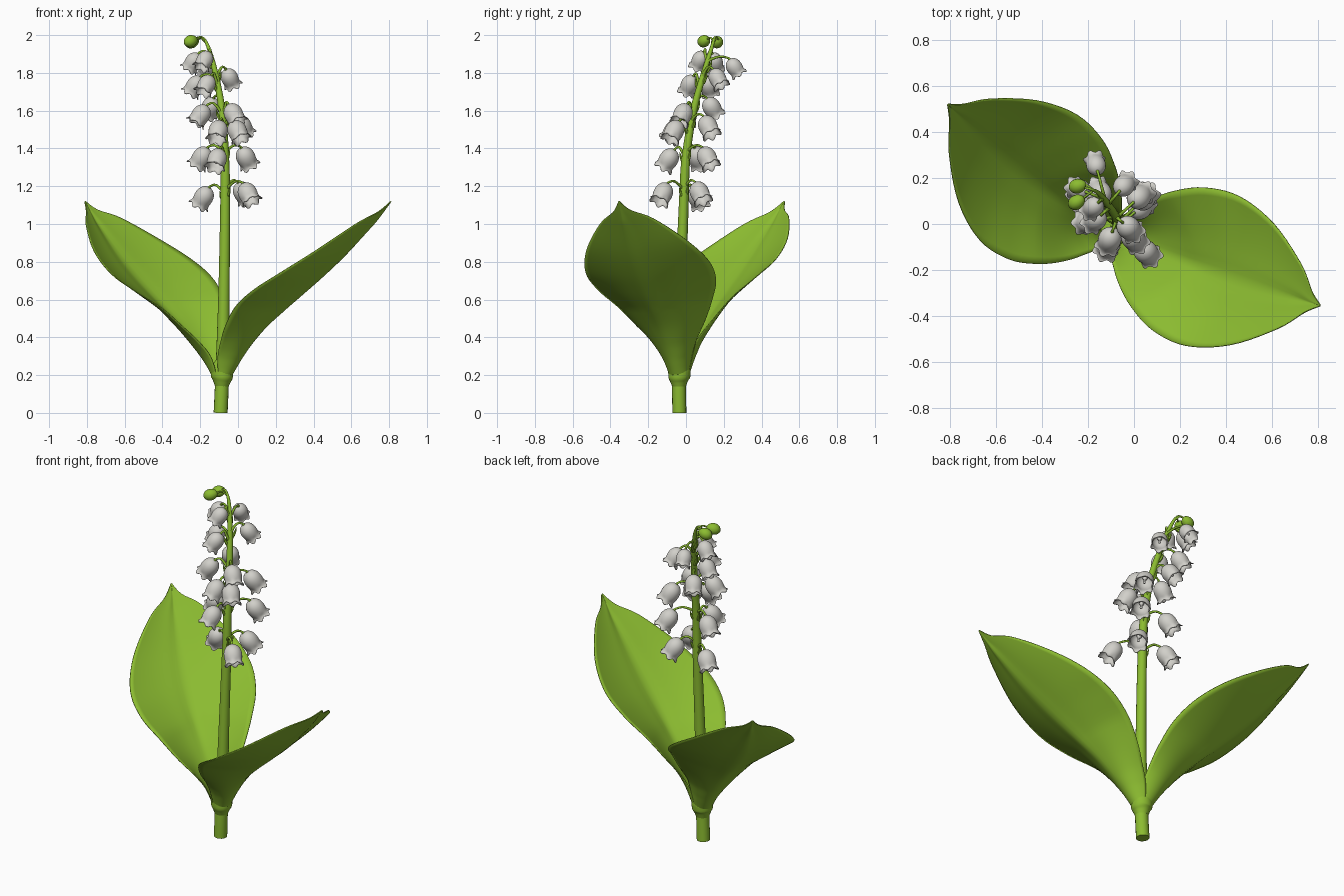
import bpy, bmesh, math
from mathutils import Vector, Quaternion

if "Cube" in bpy.data.objects:
    bpy.data.objects.remove(bpy.data.objects["Cube"])


def material(name, rgb):
    m = bpy.data.materials.new(name)
    m.diffuse_color = (*rgb, 1)
    m.use_nodes = True
    m.node_tree.nodes["Principled BSDF"].inputs["Base Color"].default_value = m.diffuse_color
    return m


GREEN = material("leaf green", (0.26, 0.50, 0.03))
WHITE = material("petal white", (0.64, 0.63, 0.59))


def smooth_points(pts, n):
    """Catmull-Rom samples through tuples of any length."""
    p = [pts[0]] + list(pts) + [pts[-1]]
    out = []
    for i in range(1, len(p) - 2):
        for k in range(n):
            t = k / n
            out.append([0.5 * (2 * b + (c - a) * t + (2 * a - 5 * b + 4 * c - d) * t * t
                               + (3 * b - a - 3 * c + d) * t ** 3)
                        for a, b, c, d in zip(*p[i - 1:i + 3])])
    out.append(list(pts[-1]))
    return out


def grid_object(name, rows, mat, closed=False, caps=False, thick=0, offset=0):
    """Skin a list of equally long point rows."""
    bm = bmesh.new()
    vs = [[bm.verts.new(p) for p in row] for row in rows]
    n = len(rows[0])
    for r0, r1 in zip(vs, vs[1:]):
        for i in range(n if closed else n - 1):
            j = (i + 1) % n
            bm.faces.new((r0[i], r0[j], r1[j], r1[i]))
    if caps:
        bm.faces.new(vs[0][::-1])
        bm.faces.new(vs[-1])
    bmesh.ops.remove_doubles(bm, verts=bm.verts, dist=1e-5)
    bmesh.ops.recalc_face_normals(bm, faces=bm.faces)
    me = bpy.data.meshes.new(name)
    bm.to_mesh(me)
    bm.free()
    me.materials.append(mat)
    ob = bpy.data.objects.new(name, me)
    bpy.context.collection.objects.link(ob)
    if thick:
        s = ob.modifiers.new("thickness", "SOLIDIFY")
        s.thickness, s.offset = thick, offset
    bpy.ops.object.select_all(action='DESELECT')
    ob.select_set(True)
    bpy.context.view_layer.objects.active = ob
    bpy.ops.object.shade_smooth_by_angle(angle=math.radians(50))
    return ob


def tube(name, pts, sides=10, n=5, mat=GREEN):
    """Round tube through (x, y, z, radius) points."""
    s = smooth_points(pts, n)
    c = [Vector(p[:3]) for p in s]
    rows, prev, side = [], None, None
    for i, p in enumerate(c):
        d = (c[min(i + 1, len(c) - 1)] - c[max(i - 1, 0)]).normalized()
        side = d.orthogonal().normalized() if prev is None else prev.rotation_difference(d) @ side
        prev = d
        rows.append([p + Quaternion(d, 2 * math.pi * k / sides) @ side * s[i][3] for k in range(sides)])
    return grid_object(name, rows, mat, closed=True, caps=True)


# Main stem, leaning over at the top
STEM = [(-.092, -.035, 0, .037), (-.084, -.037, .2, .036), (-.075, -.03, .6, .03),
        (-.068, -.012, 1.1, .026), (-.07, 0, 1.35, .023), (-.085, .04, 1.6, .019),
        (-.12, .095, 1.8, .015), (-.155, .135, 1.93, .010), (-.185, .15, 1.985, .006),
        (-.215, .158, 1.987, .005)]
tube("stem", STEM, 16, 8)
STEM_PTS = smooth_points(STEM, 20)


def stem_at(z):
    return Vector(min(STEM_PTS, key=lambda p: abs(p[2] - z))[:3])


# Sheath collar where the leaves join
tube("leaf_sheath", [(-.086, -.036, .14, .036), (-.085, -.037, .165, .046), (-.084, -.037, .185, .056),
                     (-.085, -.035, .205, .059), (-.085, -.035, .235, .057), (-.083, -.036, .28, .034)], 24)

# Leaf stations: rib distance, rib height, edge distance, edge height, half width
LEAF = [(.054, .20, 0, .20, .050), (.082, .245, .0, .255, .064), (.118, .30, .01, .32, .085),
        (.17, .37, .04, .39, .125), (.25, .46, .09, .475, .19), (.35, .55, .175, .585, .265),
        (.46, .64, .30, .68, .33), (.58, .74, .46, .775, .345), (.70, .85, .64, .89, .28),
        (.83, .985, .81, 1.015, .15), (.90, 1.06, .895, 1.068, .05), (.95, 1.12, .95, 1.12, .003)]


def leaf(name, tip, bow, tilt):
    base = Vector((-.085, -.035, 0))
    d = Vector((*tip, 0)) - base
    scale = d.length / .95
    d.normalize()
    across = Vector((-d.y, d.x, 0))
    rows = []
    for ra, rz, ea, ez, w in smooth_points(LEAF, 5):
        shift = bow * math.sin(math.pi * min(ra / .95, 1)) * min(1, max(0, (rz - .2) / .15))
        row = []
        for k in range(-12, 13):
            u = k / 12
            ang = u * math.pi / 2
            flat = min(max((rz - .3) / .25, 0), 1)     # round at the base, open bowl above
            c = w * ((1 - flat) * math.sin(ang) + flat * u)
            b = (1 - flat) * (1 - math.cos(ang)) + flat * abs(u) ** 1.6
            a = (ra + (ea - ra) * b) * scale
            z = rz + (ez - rz) * b + tilt * c / .345 - .012 * flat * math.exp(-(u / .14) ** 2) * min(1, w / .1)
            row.append(base + d * a + across * (c + shift) + Vector((0, 0, z)))
        rows.append(row)
    return grid_object(name, rows, GREEN, thick=.005)


leaf("right_leaf", (.81, -.355), -.017, .032)
leaf("left_leaf", (-.81, .52), .042, -.04)

# Bell outline: distance below the top, radius, lobe amount
BELL = [(0, .001, 0), (.003, .016, 0), (.014, .033, 0), (.034, .046, 0), (.058, .0505, 0),
        (.08, .049, 0), (.095, .047, .3), (.107, .049, .7), (.114, .054, 1)]


def bell(i, pos, size):
    p = Vector(pos)
    root = stem_at(p.z - .01)
    out = Vector((p.x - root.x, p.y - root.y, 0)).normalized()
    axis = (Vector((0, 0, -1)) + out * .7).normalized()
    rot = Vector((0, 0, -1)).rotation_difference(axis)
    top = p - axis * .058 * size
    rows = []
    for t, r, lobe in smooth_points(BELL, 2):
        row = []
        for k in range(36):
            th = 2 * math.pi * k / 36
            wave = math.cos(6 * th)
            rr = r * (1 + .09 * lobe * wave)
            row.append(top + rot @ Vector((rr * math.cos(th), rr * math.sin(th),
                                           -t - .007 * lobe * wave)) * size)
        rows.append(row)
    grid_object(f"bell_{i}", rows, WHITE, closed=True, thick=.004, offset=-1)
    # pale pistil inside the bell
    tube(f"pistil_{i}", [(*(top + axis * t * size), r) for t, r in
                         ((.004, .012), (.03, .014), (.05, .006), (.075, .006), (.085, .008), (.09, .002))],
         8, 2, WHITE)
    # arched flower stalk
    high = root * .4 + top * .6
    high.z = top.z + .014
    tube(f"flower_stalk_{i}", [(*root, .009), (*(root + out * .018 + Vector((0, 0, .04))), .008),
                               (*high, .0065), (*(top - axis * .008), .006), (*(top + axis * .004), .008)], 8)
    # small bract under the stalk
    tube(f"bract_{i}", [(*(root + out * .008 - Vector((0, 0, .02))), .010),
                        (*(root + out * .026 + Vector((0, 0, .01))), .008),
                        (*(root + out * .036 + Vector((0, 0, .042))), .001)], 6, 3)


BELLS = [(-.18, .06, 1.145), (.025, .07, 1.17), (.05, -.12, 1.165),
         (-.19, .06, 1.355), (-.11, -.09, 1.345), (.04, .11, 1.355),
         (-.105, -.065, 1.495), (-.005, -.06, 1.495), (.02, .115, 1.52),
         (-.025, -.015, 1.585), (-.195, .01, 1.58), (-.145, .135, 1.62),
         (-.225, .12, 1.735), (-.165, .02, 1.74), (-.045, .165, 1.775),
         (-.235, .15, 1.86), (-.175, .075, 1.87), (-.165, .255, 1.832)]
for i, b in enumerate(BELLS):
    bell(i + 1, b, 1.0 - .018 * max(0, i - 8))

# Closed green buds at the tip
for i, (x, y, z) in enumerate([(-.245, .165, 1.963), (-.25, .095, 1.968)]):
    a = Vector((-.8, -.2 - .3 * i, -.3)).normalized()
    c = Vector((x, y, z))
    prof = [(-.04, .003), (-.033, .017), (-.015, .029), (.005, .032), (.024, .026), (.036, .013), (.04, .002)]
    tube(f"bud_{i + 1}", [(*(c + a * t), r) for t, r in prof], 16, 3)
    s = Vector((-.175, .147, 1.965))
    e = c - a * .036
    m = (s + e) / 2 + Vector((0, 0, .014))
    tube(f"bud_stalk_{i + 1}", [(*s, .006), (*m, .005), (*e, .005)], 8)
